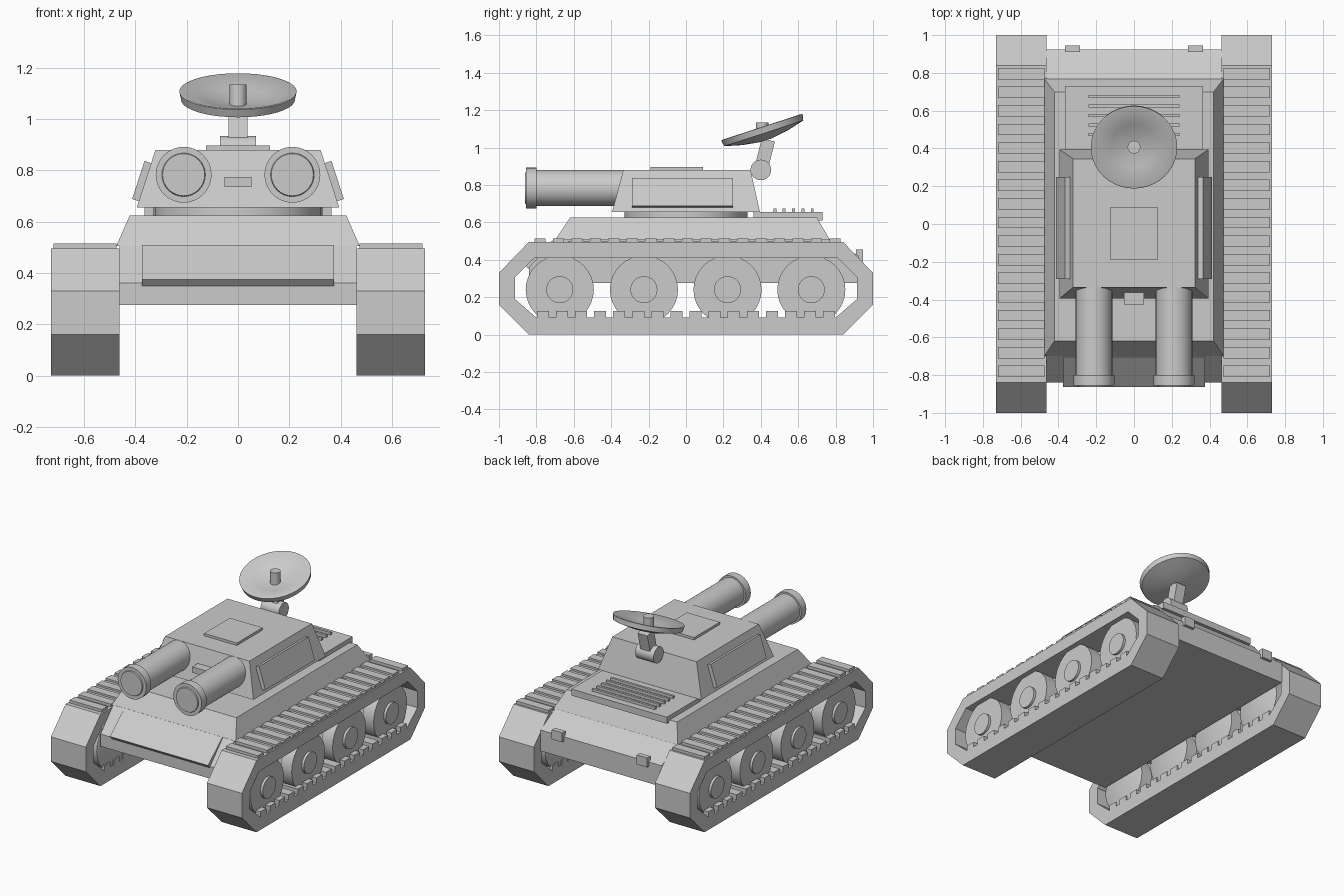
import bpy, bmesh, math
from mathutils import Matrix, Vector

if "Cube" in bpy.data.objects:
    bpy.data.objects.remove(bpy.data.objects["Cube"])

grey = bpy.data.materials.new("light_grey")
grey.diffuse_color = (0.6, 0.6, 0.6, 1)
grey.use_nodes = True
grey.node_tree.nodes["Principled BSDF"].inputs["Base Color"].default_value = grey.diffuse_color


def finish(name, bm, smooth=False):
    bmesh.ops.recalc_face_normals(bm, faces=bm.faces)
    me = bpy.data.meshes.new(name)
    bm.to_mesh(me)
    bm.free()
    me.materials.append(grey)
    ob = bpy.data.objects.new(name, me)
    bpy.context.collection.objects.link(ob)
    if smooth:
        bpy.ops.object.select_all(action='DESELECT')
        ob.select_set(True)
        bpy.context.view_layer.objects.active = ob
        bpy.ops.object.shade_smooth_by_angle(angle=math.radians(35))
    return ob


def add_box(bm, x0, x1, y0, y1, z0, z1, mat=None):
    m = Matrix.Translation(((x0 + x1) / 2, (y0 + y1) / 2, (z0 + z1) / 2)) \
        @ Matrix.Diagonal((x1 - x0, y1 - y0, z1 - z0, 1))
    bmesh.ops.create_cube(bm, size=1, matrix=mat @ m if mat else m)


def box(name, *dims, mat=None):
    bm = bmesh.new()
    add_box(bm, *dims, mat=mat)
    return finish(name, bm)


def prism(name, pts, x0, x1):
    """Side profile of (y, z) points extruded along x."""
    bm = bmesh.new()
    f = bm.faces.new([bm.verts.new((x0, y, z)) for y, z in pts])
    r = bmesh.ops.extrude_face_region(bm, geom=[f])
    bmesh.ops.translate(bm, vec=(x1 - x0, 0, 0),
                        verts=[v for v in r['geom'] if isinstance(v, bmesh.types.BMVert)])
    return finish(name, bm)


def frustum(name, low, high):
    """Tapered block between two (x, y0, y1, z) rectangles."""
    bm = bmesh.new()
    rings = [[bm.verts.new(p) for p in ((-x, a, z), (x, a, z), (x, b, z), (-x, b, z))]
             for x, a, b, z in (low, high)]
    bridge(bm, rings)
    bm.faces.new(rings[0])
    bm.faces.new(rings[1])
    return finish(name, bm)


def bridge(bm, rings, closed=False):
    pairs = list(zip(rings, rings[1:])) + ([(rings[-1], rings[0])] if closed else [])
    for a, b in pairs:
        n = len(a)
        for i in range(n):
            bm.faces.new((a[i], a[(i + 1) % n], b[(i + 1) % n], b[i]))


def lathe(name, prof, origin, axis, seg=32):
    """Spin (radius, height) points around an axis; both ends are capped."""
    rot = Vector((0, 0, 1)).rotation_difference(Vector(axis)).to_matrix().to_4x4()
    m = Matrix.Translation(origin) @ rot
    bm = bmesh.new()
    rings = [[bm.verts.new(m @ Vector((r * math.cos(2 * math.pi * i / seg),
                                       r * math.sin(2 * math.pi * i / seg), h)))
              for i in range(seg)] for r, h in prof]
    bridge(bm, rings)
    bm.faces.new(rings[0])
    bm.faces.new(rings[-1])
    return finish(name, bm, smooth=True)


# Hull: lower body, tapered superstructure, front plate, rear lamps
prism("lower_hull", [(-0.84, 0.275), (0.925, 0.275), (0.925, 0.42), (0.77, 0.507),
                     (-0.70, 0.507), (-0.84, 0.36)], -0.463, 0.463)
frustum("upper_hull", (0.475, -0.70, 0.77, 0.505), (0.422, -0.62, 0.70, 0.625))
prism("front_plate", [(-0.68, 0.49), (-0.84, 0.35), (-0.863, 0.375), (-0.705, 0.51)],
      -0.375, 0.375)
for s in (-1, 1):
    box("rear_lamp", s * 0.325 - 0.04, s * 0.325 + 0.04, 0.91, 0.945, 0.39, 0.455)

# Engine deck with vent bars
box("engine_deck", -0.365, 0.365, 0.36, 0.73, 0.61, 0.655)
bm = bmesh.new()
for i in range(5):
    y = 0.475 + 0.05 * i
    add_box(bm, -0.24, 0.24, y - 0.008, y + 0.008, 0.65, 0.673)
finish("vent_bars", bm)

# Turret
lathe("turret_ring", [(0.33, 0.615), (0.33, 0.665)], (0, 0, 0), (0, 0, 1))
frustum("turret", (0.395, -0.395, 0.395, 0.655), (0.322, -0.335, 0.345, 0.88))
box("hatch", -0.125, 0.125, -0.19, 0.09, 0.87, 0.897)
box("sight_slot", -0.053, 0.053, -0.425, -0.35, 0.735, 0.775)
lean = math.atan2(0.073, 0.225)
for s in (-1, 1):
    # side armour panel lying on the sloped turret wall
    m = Matrix.Translation((s * 0.365, -0.02, 0.755)) @ Matrix.Rotation(-s * lean, 4, 'Y')
    box("turret_side_panel", -0.025, 0.025, -0.27, 0.27, -0.078, 0.078, mat=m)
    # gun barrel with muzzle collar
    lathe("gun_barrel", [(0.097, -0.5), (0.097, 0), (0.109, 0), (0.109, 0.055),
                         (0.085, 0.055), (0.082, 0.062)],
          (s * 0.212, -0.80, 0.783), (0, -1, 0))

# Dish antenna
lathe("dish_pivot", [(0.055, -0.07), (0.055, 0.07)], (0, 0.40, 0.88), (1, 0, 0))
m = Matrix.Translation((0, 0.40, 0.88)) @ Matrix.Rotation(math.radians(-14), 4, 'X')
box("dish_arm", -0.037, 0.037, -0.036, 0.036, 0, 0.165, mat=m)
tilt = math.radians(18)
lathe("dish", [(0.03, -0.075), (0.13, -0.06), (0.222, -0.036), (0.229, -0.002),
               (0.222, 0), (0.12, -0.032), (0.03, -0.05)],
      (0, 0.405, 1.11), (0, -math.sin(tilt), math.cos(tilt)), seg=40)
lathe("dish_feed", [(0.034, 1.045), (0.034, 1.135)], (0, 0.407, 0), (0, 0, 1), seg=24)

# Running gear
outer = [(1, 0.33), (0.84, 0.495), (-0.84, 0.495), (-1, 0.33),
         (-1, 0.16), (-0.84, 0), (0.84, 0), (1, 0.16)]
inner = [(0.915, 0.305), (0.81, 0.41), (-0.81, 0.41), (-0.915, 0.305),
         (-0.915, 0.19), (-0.80, 0.09), (0.80, 0.09), (0.915, 0.19)]
for s in (-1, 1):
    # track band: hollow octagonal loop
    bm = bmesh.new()
    loops = [[bm.verts.new((s * x, y, z)) for y, z in pts]
             for x, pts in ((0.463, outer), (0.73, outer), (0.73, inner), (0.463, inner))]
    bridge(bm, loops, closed=True)
    finish("track", bm)

    # tread ribs on top and guide teeth inside the bottom run
    bm = bmesh.new()
    xa, xb = sorted((s * 0.474, s * 0.72))
    for i in range(17):
        y = -0.78 + 0.0985 * i
        add_box(bm, xa, xb, y - 0.03, y + 0.03, 0.485, 0.514)
    finish("tread_ribs", bm)
    bm = bmesh.new()
    xa, xb = sorted((s * 0.463, s * 0.73))
    for i in range(16):
        y = -0.765 + 0.102 * i
        add_box(bm, xa, xb, y - 0.032, y + 0.032, 0.08, 0.125)
    finish("guide_teeth", bm)
    xa, xb = sorted((s * 0.497, s * 0.72))
    box("tread_base", xa, xb, -0.63, 0.72, 0.485, 0.501)

    # road wheels with raised hubs
    for y in (-0.675, -0.225, 0.222, 0.67):
        lathe("road_wheel", [(0.16, 0.47), (0.182, 0.48), (0.182, 0.56), (0.155, 0.57),
                             (0.155, 0.60), (0.182, 0.61), (0.182, 0.695),
                             (0.072, 0.695), (0.072, 0.712)],
              (0, y, 0.24), (s, 0, 0))
